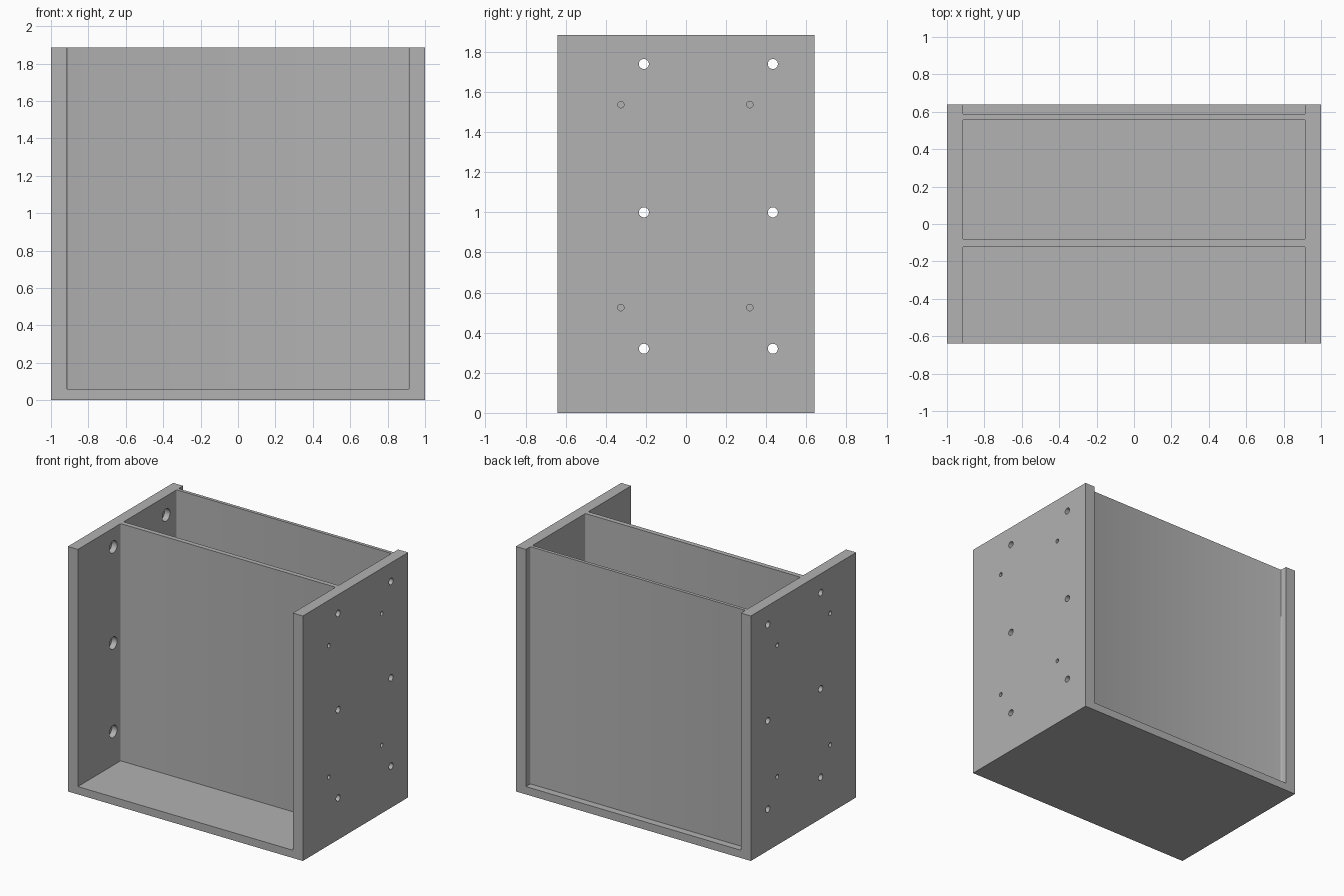
import bpy, bmesh
from math import radians
from mathutils import Matrix, Vector

if "Cube" in bpy.data.objects:
    bpy.data.objects.remove(bpy.data.objects["Cube"], do_unlink=True)

HEIGHT, HALF_DEPTH = 1.885, 0.64
INNER_X, FLOOR = 0.915, 0.06

grey = bpy.data.materials.new("plain_grey")
grey.use_nodes = True
colour = (0.445, 0.445, 0.445, 1)
grey.diffuse_color = colour
grey.node_tree.nodes["Principled BSDF"].inputs["Base Color"].default_value = colour


def add_box(bm, low, high, corner=0):
    """Box from two corners, with optional rounded upright edges."""
    low, high = Vector(low), Vector(high)
    matrix = Matrix.Translation((low + high) / 2) @ Matrix.Diagonal((*(high - low), 1))
    verts = bmesh.ops.create_cube(bm, size=1, matrix=matrix)["verts"]
    if corner:
        edges = {e for v in verts for e in v.link_edges
                 if abs(e.verts[0].co.z - e.verts[1].co.z) > 0.1}
        bmesh.ops.bevel(bm, geom=list(edges), offset=corner, segments=3,
                        profile=0.5, affect="EDGES")


def add_drill(bm, x, y, z, radius, length):
    """Cylinder lying along the x axis."""
    matrix = Matrix.Translation((x, y, z)) @ Matrix.Rotation(radians(90), 4, "Y")
    bmesh.ops.create_cone(bm, cap_ends=True, segments=32, radius1=radius,
                          radius2=radius, depth=length, matrix=matrix)


def make_object(name, bm):
    mesh = bpy.data.meshes.new(name)
    bm.to_mesh(mesh)
    bm.free()
    mesh.materials.append(grey)
    obj = bpy.data.objects.new(name, mesh)
    bpy.context.collection.objects.link(obj)
    return obj


def cut(body, name, bm):
    cutter = make_object(name, bm)
    cutter.hide_render = True
    mod = body.modifiers.new(name, "BOOLEAN")
    mod.operation, mod.solver, mod.object = "DIFFERENCE", "EXACT", cutter
    bpy.context.view_layer.objects.active = body
    bpy.ops.object.modifier_apply(modifier=mod.name)
    bpy.data.objects.remove(cutter, do_unlink=True)


# Solid block that becomes the open cabinet
bm = bmesh.new()
add_box(bm, (-1, -HALF_DEPTH, 0), (1, HALF_DEPTH, HEIGHT))
body = make_object("cabinet_body", bm)

# Front bay, middle bay and shallow rear recess
bm = bmesh.new()
for y0, y1 in ((-1, -0.12), (-0.083, 0.56), (0.585, 1)):
    add_box(bm, (-INNER_X, y0, FLOOR), (INNER_X, y1, HEIGHT + 0.2), 0.008)
cut(body, "bay_cutter", bm)

# Screw holes through both walls, with wider recesses on the inside
for name, radius, length in (("screw_holes", 0.025, 2.4), ("screw_recesses", 0.047, 1.92)):
    bm = bmesh.new()
    for y in (-0.21, 0.433):
        for z in (0.32, 1.0, 1.74):
            add_drill(bm, 0, y, z, radius, length)
    cut(body, name, bm)

# Small blind holes on the outside of both walls
bm = bmesh.new()
for x in (-1, 1):
    for y in (-0.325, 0.318):
        for z in (0.525, 1.537):
            add_drill(bm, x, y, z, 0.016, 0.11)
cut(body, "pilot_holes", bm)

# Round hole walls, sharp edges elsewhere
bpy.ops.object.select_all(action="DESELECT")
body.select_set(True)
bpy.context.view_layer.objects.active = body
bpy.ops.object.shade_smooth_by_angle(angle=radians(32))
